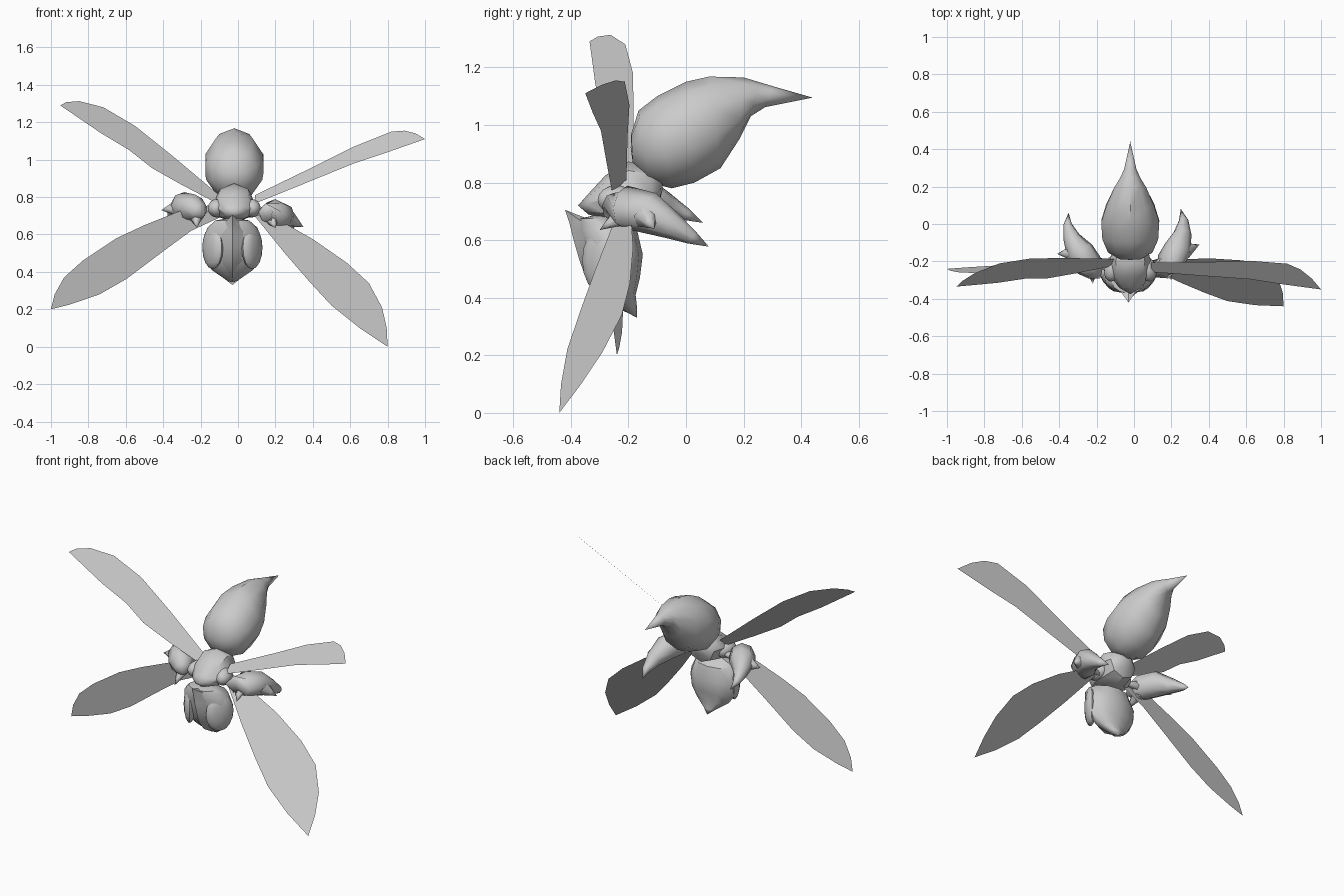
import bpy, bmesh, math
from mathutils import Vector as V

if "Cube" in bpy.data.objects:
    bpy.data.objects.remove(bpy.data.objects["Cube"])

grey = bpy.data.materials.new("plain grey")
grey.diffuse_color = (0.6, 0.6, 0.6, 1)
grey.use_nodes = True
grey.node_tree.nodes["Principled BSDF"].inputs["Base Color"].default_value = grey.diffuse_color
CX = -0.02  # body centre line


def finish(name, bm, angle=40):
    mesh = bpy.data.meshes.new(name)
    bm.to_mesh(mesh)
    bm.free()
    ob = bpy.data.objects.new(name, mesh)
    bpy.context.collection.objects.link(ob)
    mesh.materials.append(grey)
    bpy.ops.object.select_all(action='DESELECT')
    ob.select_set(True)
    bpy.context.view_layer.objects.active = ob
    bpy.ops.object.shade_smooth_by_angle(angle=math.radians(angle))
    return ob


def loft(name, rings, start, end, sides=10, angle=40):
    """Skin over rings (centre, u, v), closed by a point at each end."""
    bm = bmesh.new()
    rows = []
    for c, u, v in rings:
        row = []
        for i in range(sides):
            t = 2 * math.pi * i / sides
            row.append(bm.verts.new(V(c) + V(u) * math.cos(t) + V(v) * math.sin(t)))
        rows.append(row)
    a, b = bm.verts.new(start), bm.verts.new(end)
    for i in range(sides):
        j = (i + 1) % sides
        bm.faces.new((a, rows[0][j], rows[0][i]))
        bm.faces.new((b, rows[-1][i], rows[-1][j]))
        for r, s in zip(rows, rows[1:]):
            bm.faces.new((r[i], r[j], s[j], s[i]))
    bmesh.ops.recalc_face_normals(bm, faces=bm.faces)
    return finish(name, bm, angle)


def body(name, slices, start, end, sides=10):
    """Slices: upper point (y, z), lower point (y, z), half width."""
    rings = []
    for y1, z1, y2, z2, w in slices:
        rings.append(((CX, (y1 + y2) / 2, (z1 + z2) / 2),
                      (0, (y1 - y2) / 2, (z1 - z2) / 2), (w, 0, 0)))
    return loft(name, rings, (CX, *start), (CX, *end), sides)


def horn(name, path, sides=8):
    """Round tapering tube along (x, y, z, radius); both ends pointed."""
    pts = [V(p[:3]) for p in path]
    rings = []
    for i in range(1, len(path) - 1):
        d = (pts[i + 1] - pts[i - 1]).normalized()
        u = d.orthogonal().normalized()
        r = path[i][3]
        rings.append((pts[i], u * r, d.cross(u) * r))
    return loft(name, rings, pts[0], pts[-1], sides, 60)


def spike(name, base, tip, r):
    b, t = V(base), V(tip)
    m = b.lerp(t, 0.55)
    back = b - (t - b) * 0.2
    return horn(name, [(*back, 0), (*b, r), (*m, r * 0.45), (*t, 0)], 6)


def ellipsoid(name, loc, size, turn=0.0):
    bm = bmesh.new()
    bmesh.ops.create_uvsphere(bm, u_segments=12, v_segments=8, radius=1)
    bmesh.ops.scale(bm, vec=size, verts=bm.verts)
    ob = finish(name, bm)
    ob.location = loc
    ob.rotation_euler.z = turn
    return ob


def wing(name, outline, x0, y0, z0, b, c):
    """Flat sheet: (x, z) outline laid on the plane through x0, y0, z0."""
    bm = bmesh.new()
    vs = [bm.verts.new((x, y0 + b * (x - x0) + c * (z - z0), z)) for x, z in outline]
    f = bm.faces.new(vs)
    f.normal_update()
    if f.normal.z < 0:
        f.normal_flip()
    return finish(name, bm)


# Abdomen with a curved sting
body("abdomen", [
    (-.19, .97, -.185, .87, .06), (-.165, 1.05, -.13, .80, .125),
    (-.10, 1.10, -.05, .78, .157), (0, 1.15, .03, .80, .163),
    (.08, 1.168, .12, .85, .135), (.20, 1.165, .185, .95, .09),
    (.25, 1.15, .225, 1.03, .06), (.30, 1.135, .275, 1.062, .035)],
    (-.192, .92), (.44, 1.095))

# Thorax, pointed to the front
body("thorax", [
    (-.34, .76, -.34, .69, .06), (-.28, .825, -.28, .67, .105),
    (-.20, .873, -.20, .66, .11), (-.12, .855, -.12, .68, .09),
    (-.085, .81, -.09, .74, .045)],
    (-.375, .72), (-.08, .78), 8)

# Head, narrowing to a chin
head = []
for z, yf, yb, w in [(.675, -.37, -.24, .09), (.635, -.375, -.17, .135),
                     (.55, -.35, -.15, .158), (.47, -.325, -.16, .15),
                     (.41, -.285, -.175, .11), (.365, -.235, -.17, .045)]:
    head.append(((CX - .01, (yf + yb) / 2, z), (0, (yf - yb) / 2, 0), (w, 0, 0)))
loft("head", head, (CX - .01, -.30, .69), (CX - .01, -.17, .33), 12)

# Raised face ridge
ridge = []
for z, y, w in [(.66, -.405, .045), (.60, -.39, .08), (.53, -.37, .092),
                (.46, -.345, .08), (.40, -.295, .05)]:
    ridge.append(((CX - .01, y + .05, z), (0, -.05, 0), (w, 0, 0)))
loft("face_ridge", ridge, (CX - .01, -.42, .705), (CX - .01, -.21, .35), 4, 30)

# Eyes and shoulders on both sides
for s, side in ((-1, "left"), (1, "right")):
    ellipsoid(side + "_eye", (CX - .01 + s * .105, -.29, .53), (.035, .085, .115), -s * .6)
    ellipsoid(side + "_shoulder", (CX + s * .09, -.24, .74), (.05, .07, .05), s * .3)

# Right claw
horn("right_claw", [(.11, -.285, .72, 0), (.15, -.255, .715, .05), (.19, -.21, .715, .075),
                    (.235, -.13, .695, .073), (.26, -.05, .65, .048),
                    (.265, .02, .61, .025), (.25, .08, .577, 0)])
spike("right_claw_thorn", (.275, -.14, .68), (.35, -.11, .64), .045)
spike("right_claw_spur", (.18, -.23, .68), (.20, -.30, .635), .035)
spike("right_arm", (.19, -.20, .71), (.02, -.22, .71), .035)

# Left claw
horn("left_claw", [(-.18, -.29, .70, 0), (-.205, -.26, .72, .05), (-.24, -.22, .74, .075),
                   (-.29, -.15, .75, .077), (-.335, -.07, .72, .045),
                   (-.355, 0, .69, .022), (-.35, .06, .66, 0)])
spike("left_claw_thorn", (-.33, -.155, .74), (-.41, -.16, .73), .045)
spike("left_claw_spur", (-.225, -.23, .70), (-.22, -.32, .635), .04)
spike("left_arm", (-.23, -.20, .73), (-.05, -.22, .72), .035)

# Four flat wings
wing("upper_left_wing", [
    (-.95, 1.29), (-.92, 1.307), (-.85, 1.313), (-.72, 1.28), (-.55, 1.18), (-.35, 1.02),
    (-.10, .81), (-.10, .76), (-.30, .865), (-.46, .955), (-.58, 1.05), (-.73, 1.14)],
    -.95, -.335, 1.29, .57, .7)
wing("upper_right_wing", [
    (1.0, 1.11), (.95, 1.14), (.89, 1.155), (.82, 1.15), (.62, 1.07), (.40, .96),
    (.09, .81), (.09, .765), (.35, .87), (.62, .98), (.80, 1.04)],
    1.0, -.35, 1.11, -.52, 1.1)
wing("lower_right_wing", [
    (.80, 0), (.795, .10), (.77, .21), (.70, .34), (.58, .45), (.40, .575), (.09, .75),
    (.08, .71), (.25, .50), (.38, .35), (.50, .22), (.65, .10)],
    .80, -.44, 0, .48, .78)
wing("lower_left_wing", [
    (-1.0, .20), (-.98, .28), (-.93, .37), (-.83, .46), (-.65, .58), (-.50, .65),
    (-.30, .73), (-.10, .765), (-.10, .69), (-.25, .62), (-.40, .51), (-.60, .36),
    (-.74, .28), (-.90, .225)],
    -1.0, -.24, .20, .119, -.163)
